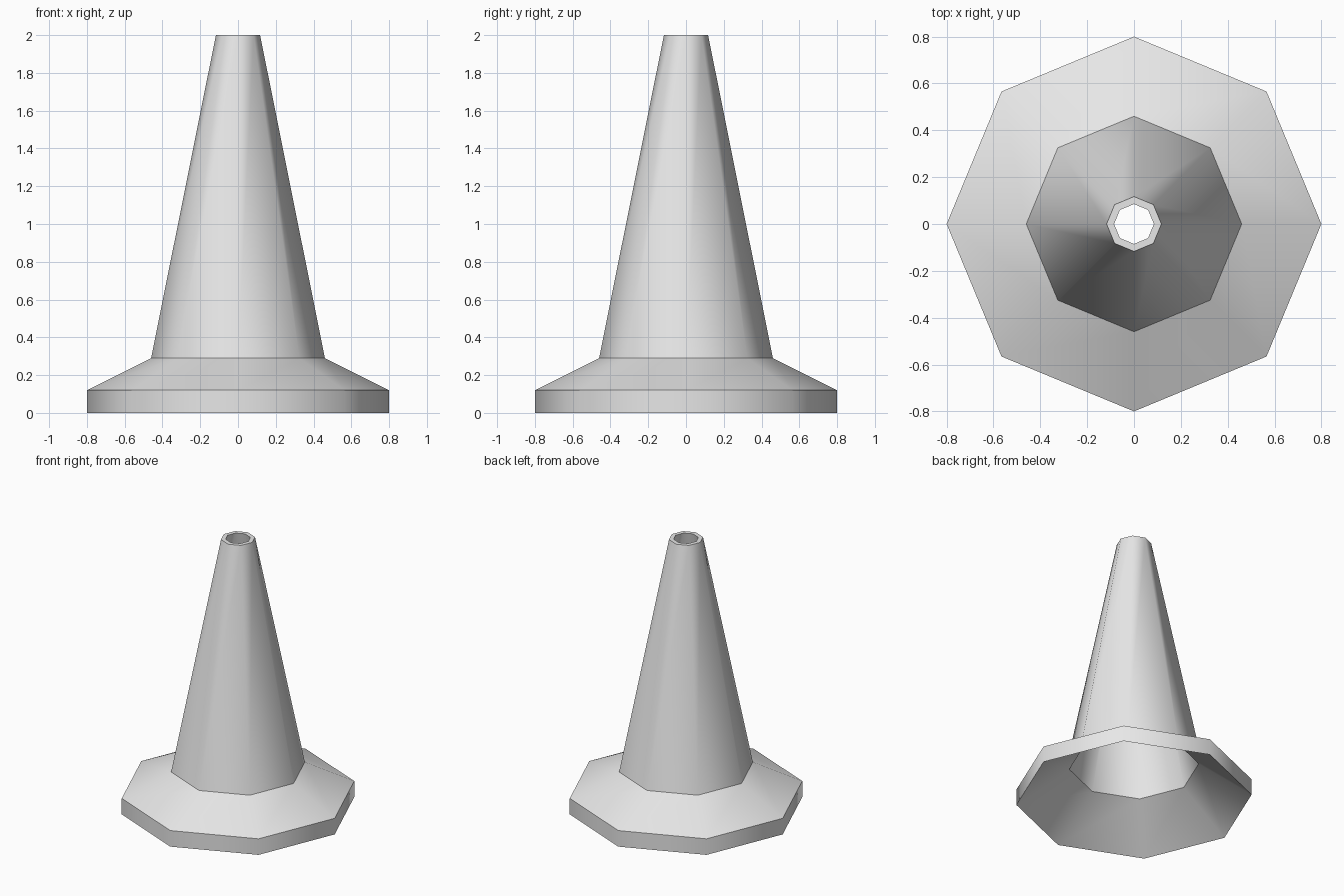
import bpy
import bmesh
import math

if "Cube" in bpy.data.objects:
    bpy.data.objects.remove(bpy.data.objects["Cube"])

SIDES = 8

# Closed wall profile (radius, height): outside going up, then inside going down
PROFILE = [
    (0.80, 0.00),   # bottom rim
    (0.80, 0.12),   # top of the vertical band
    (0.46, 0.29),   # foot of the cone
    (0.117, 2.00),  # outer lip
    (0.085, 2.00),  # inner lip
    (0.44, 0.26),   # inner foot of the cone
]

grey = bpy.data.materials.new("light grey")
grey.diffuse_color = (0.8, 0.8, 0.8, 1.0)
grey.use_nodes = True
grey.node_tree.nodes["Principled BSDF"].inputs["Base Color"].default_value = grey.diffuse_color

# Hollow eight-sided cone with a flared base
bm = bmesh.new()
rings = []
for r, z in PROFILE:
    rings.append([bm.verts.new((r * math.cos(math.tau * i / SIDES),
                                r * math.sin(math.tau * i / SIDES), z))
                  for i in range(SIDES)])
for k, low in enumerate(rings):
    high = rings[(k + 1) % len(rings)]
    for i in range(SIDES):
        j = (i + 1) % SIDES
        bm.faces.new((low[i], low[j], high[j], high[i])).smooth = True

# Smooth around the cone, crisp along every horizontal ring
for e in bm.edges:
    e.smooth = abs(e.verts[0].co.z - e.verts[1].co.z) > 1e-4
bmesh.ops.recalc_face_normals(bm, faces=bm.faces)

mesh = bpy.data.meshes.new("traffic_cone")
bm.to_mesh(mesh)
bm.free()
mesh.materials.append(grey)
bpy.context.collection.objects.link(bpy.data.objects.new("traffic_cone", mesh))
